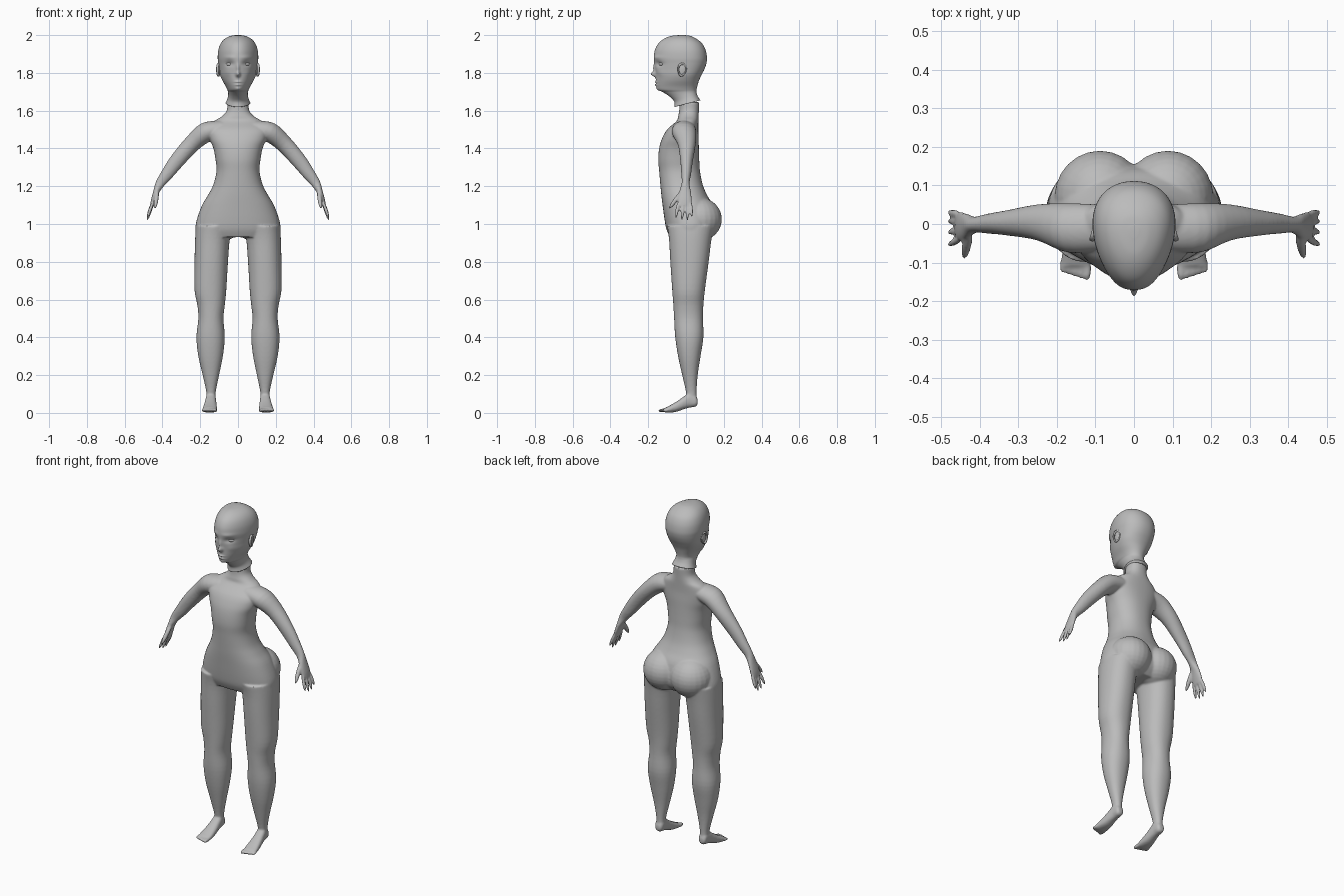
import bpy, bmesh, math
from mathutils import Vector, Matrix

if "Cube" in bpy.data.objects:
    bpy.data.objects.remove(bpy.data.objects["Cube"])

skin = bpy.data.materials.new("plain grey")
skin.diffuse_color = (0.5, 0.5, 0.5, 1)
skin.use_nodes = True
skin.node_tree.nodes["Principled BSDF"].inputs["Base Color"].default_value = skin.diffuse_color


def level(z, x0, x1, y0, y1, tilt=0.0):
    """Horizontal section: centre, x half axis, y half axis."""
    h = (y1 - y0) / 2
    return ((x0 + x1) / 2, (y0 + y1) / 2, z, (x1 - x0) / 2, 0, 0, 0, h, tilt * h)


def across(y, x0, x1, z0, z1):
    """Section facing the front, for the foot."""
    return ((x0 + x1) / 2, y, (z0 + z1) / 2, (x1 - x0) / 2, 0, 0, 0, 0, (z1 - z0) / 2)


def limb(pts):
    """Sections square to a path in the xz plane: (x, y, z, thickness, depth)."""
    out = []
    for i, (x, y, z, r, d) in enumerate(pts):
        a, b = pts[max(i - 1, 0)], pts[min(i + 1, len(pts) - 1)]
        n = Vector((b[2] - a[2], 0, a[0] - b[0])).normalized() * r
        out.append((x, y, z, n.x, 0, n.z, 0, d, 0))
    return out


def spline(rows, sub):
    out = []
    for i in range(len(rows) - 1):
        p = [rows[max(i - 1, 0)], rows[i], rows[i + 1], rows[min(i + 2, len(rows) - 1)]]
        for s in range(sub):
            t = s / sub
            out.append([0.5 * (2 * b + (c - a) * t + (2 * a - 5 * b + 4 * c - d) * t * t
                        + (3 * b - a - 3 * c + d) * t ** 3) for a, b, c, d in zip(*p)])
    return out + [list(rows[-1])]


def loft(bm, rows, sub=4, seg=40, power=2.0, egg=0.0, side=1):
    rings = []
    for r in spline(rows, sub):
        c, u, v = Vector(r[0:3]), Vector(r[3:6]), Vector(r[6:9])
        ring = []
        for k in range(seg):
            t = math.tau * k / seg
            cs, sn = math.cos(t), math.sin(t)
            a = math.copysign(abs(cs) ** (2 / power), cs)
            b = math.copysign(abs(sn) ** (2 / power), sn)
            p = c + u * a * (1 + egg * b) + v * b
            ring.append(bm.verts.new((p.x * side, p.y, p.z)))
        rings.append(ring)
    fs = [bm.faces.new((p[k], p[(k + 1) % seg], q[(k + 1) % seg], q[k]))
          for p, q in zip(rings, rings[1:]) for k in range(seg)]
    fs += [bm.faces.new(rings[0]), bm.faces.new(rings[-1])]
    bmesh.ops.recalc_face_normals(bm, faces=fs)


def ball(bm, loc, size, rot=None):
    m = Matrix.Translation(loc) @ (rot or Matrix()) @ Matrix.Diagonal((*size, 1))
    bmesh.ops.create_uvsphere(bm, u_segments=24, v_segments=16, radius=1, matrix=m)


def digit(bm, a, b, r):
    """Finger or toe: a long ball between two points."""
    a, b = Vector(a), Vector(b)
    rot = (b - a).to_track_quat('Z', 'Y').to_matrix().to_4x4()
    ball(bm, (a + b) / 2, (r, r, (b - a).length / 2), rot)


def finish(name, bm):
    me = bpy.data.meshes.new(name)
    bm.to_mesh(me)
    bm.free()
    me.materials.append(skin)
    me.shade_smooth()
    ob = bpy.data.objects.new(name, me)
    bpy.context.collection.objects.link(ob)
    return ob


# Torso with neck stump
bm = bmesh.new()
torso = [(1.645, .055, -.035, .07), (1.6, .06, -.036, .068), (1.57, .085, -.042, .067),
         (1.545, .125, -.05, .066), (1.5, .16, -.1, .065), (1.45, .15, -.128, .067),
         (1.4, .13, -.142, .068), (1.34, .119, -.147, .07), (1.28, .114, -.142, .074),
         (1.21, .13, -.136, .088), (1.156, .157, -.131, .11), (1.1, .19, -.124, .14),
         (1.02, .219, -.113, .155), (.97, .224, -.103, .145), (.93, .205, -.085, .11)]
loft(bm, [level(z, -w, w, f, b) for z, w, f, b in torso], power=2.25, seg=64)

leg = [(.99, .02, .222, -.1, .15), (.92, .043, .227, -.09, .135), (.8, .053, .23, -.083, .12),
       (.65, .062, .23, -.073, .1), (.57, .07, .215, -.067, .092), (.5, .077, .21, -.063, .09),
       (.4, .07, .22, -.057, .092), (.3, .08, .21, -.042, .077), (.2, .1, .187, -.02, .062),
       (.11, .118, .168, 0, .056), (.05, .118, .168, .005, .058)]
foot = [(.062, .13, .158, .045, .07), (.05, .12, .167, .033, .095), (.02, .117, .17, .028, .11),
        (-.01, .115, .175, .02, .088), (-.05, .112, .182, .006, .06), (-.09, .11, .188, .001, .037),
        (-.11, .113, .187, .002, .028)]
arm = [(.08, -.01, 1.505, .045, .06), (.17, -.01, 1.485, .053, .064), (.246, .004, 1.422, .045, .047),
       (.325, .003, 1.332, .04, .033), (.375, .001, 1.265, .033, .026), (.412, -.002, 1.215, .025, .021),
       (.433, -.005, 1.17, .016, .032), (.448, -.006, 1.125, .013, .038), (.456, -.007, 1.095, .01, .036)]
for s in (1, -1):
    loft(bm, [level(*r) for r in leg], power=2.2, side=s)
    loft(bm, [across(*r) for r in foot], power=2.4, side=s)
    loft(bm, limb(arm), side=s)
    ball(bm, (s * .088, .07, 1.025), (.118, .12, .115))      # buttock
    for k in range(5):                                        # toes
        x = s * (.12 + .0158 * k)
        digit(bm, (x, -.085, .016), (x + s * .002, -.148 + .005 * k, .011), .011 - .0007 * k)
    for y, ty, tz in ((-.037, -.055, 1.03), (-.016, -.022, 1.017), (.005, .008, 1.017), (.024, .031, 1.035)):
        digit(bm, (s * .447, y, 1.125), (s * .482, ty, tz), .0095)
    digit(bm, (s * .425, -.012, 1.185), (s * .44, -.09, 1.08), .0125)   # thumb
body = finish("body", bm)
mod = body.modifiers.new("blend parts", 'REMESH')
mod.mode, mod.voxel_size, mod.use_smooth_shade = 'VOXEL', .005, True
mod = body.modifiers.new("soften", 'SMOOTH')
mod.factor, mod.iterations = .5, 8

# Head with its own neck
bm = bmesh.new()
head = [(2.0, .012, -.035, -.005), (1.995, .04, -.08, .025), (1.98, .069, -.117, .056),
        (1.955, .09, -.147, .086), (1.92, .102, -.165, .104), (1.88, .105, -.17, .111),
        (1.85, .102, -.167, .108), (1.82, .098, -.163, .098), (1.79, .093, -.16, .083),
        (1.76, .081, -.159, .069), (1.73, .064, -.157, .06), (1.71, .055, -.148, .056),
        (1.698, .051, -.122, .056), (1.68, .051, -.085, .058, .1), (1.66, .055, -.062, .064, .2),
        (1.637, .064, -.061, .076, .26)]
loft(bm, [level(r[0], -r[1], r[1], *r[2:]) for r in head], sub=8, seg=128, power=2.1, egg=.2)
# Face relief: x, z, x spread, z spread, push along y
relief = [(0, 1.793, .011, .013, -.024), (0, 1.822, .009, .025, -.01), (.045, 1.848, .022, .014, .011),
          (.045, 1.882, .03, .01, -.004), (0, 1.752, .017, .005, -.007), (0, 1.737, .014, .005, -.007),
          (0, 1.7445, .022, .002, .003), (.055, 1.8, .018, .02, -.004), (0, 1.715, .014, .01, -.004)]
for v in bm.verts:
    if v.co.y < -.04 and v.co.z > 1.69:
        v.co.y += sum(d * math.exp(-((abs(v.co.x) - x) / a) ** 2 - ((v.co.z - z) / b) ** 2)
                      for x, z, a, b, d in relief)
eye = min((v.co for v in bm.verts if v.co.y < -.04),
          key=lambda c: abs(c.x - .045) + abs(c.z - 1.848)).copy()
finish("head", bm)

# Eyes and ears
for s, label in ((1, "left"), (-1, "right")):
    bm = bmesh.new()
    ball(bm, (s * eye.x, eye.y + .004, eye.z), (.02, .008, .009), Matrix.Rotation(s * .45, 4, 'Z'))
    finish(label + "_eye", bm)

    bm = bmesh.new()
    base = Matrix.Translation((s * .1, -.022, 1.817)) @ Matrix.Rotation(s * .3, 4, 'Z') \
        @ Matrix.Rotation(-.15, 4, 'X')
    ball(bm, base.translation, (.006, .02, .03))
    rim, n, m = [], 32, 8
    for i in range(n):
        t = math.tau * i / n
        w = 1 + .2 * math.sin(t)          # wide at the top, narrow at the lobe
        for j in range(m):
            q = math.tau * j / m
            r = 1 + .2 * math.cos(q)
            rim.append(bm.verts.new(base @ Vector((s * (.003 + .007 * math.sin(q)),
                                    .021 * w * r * math.cos(t), .031 * r * math.sin(t)))))
    for i in range(n):
        for j in range(m):
            k, l = (i + 1) % n, (j + 1) % m
            bm.faces.new((rim[i * m + j], rim[k * m + j], rim[k * m + l], rim[i * m + l]))
    bmesh.ops.recalc_face_normals(bm, faces=bm.faces)
    finish(label + "_ear", bm)
